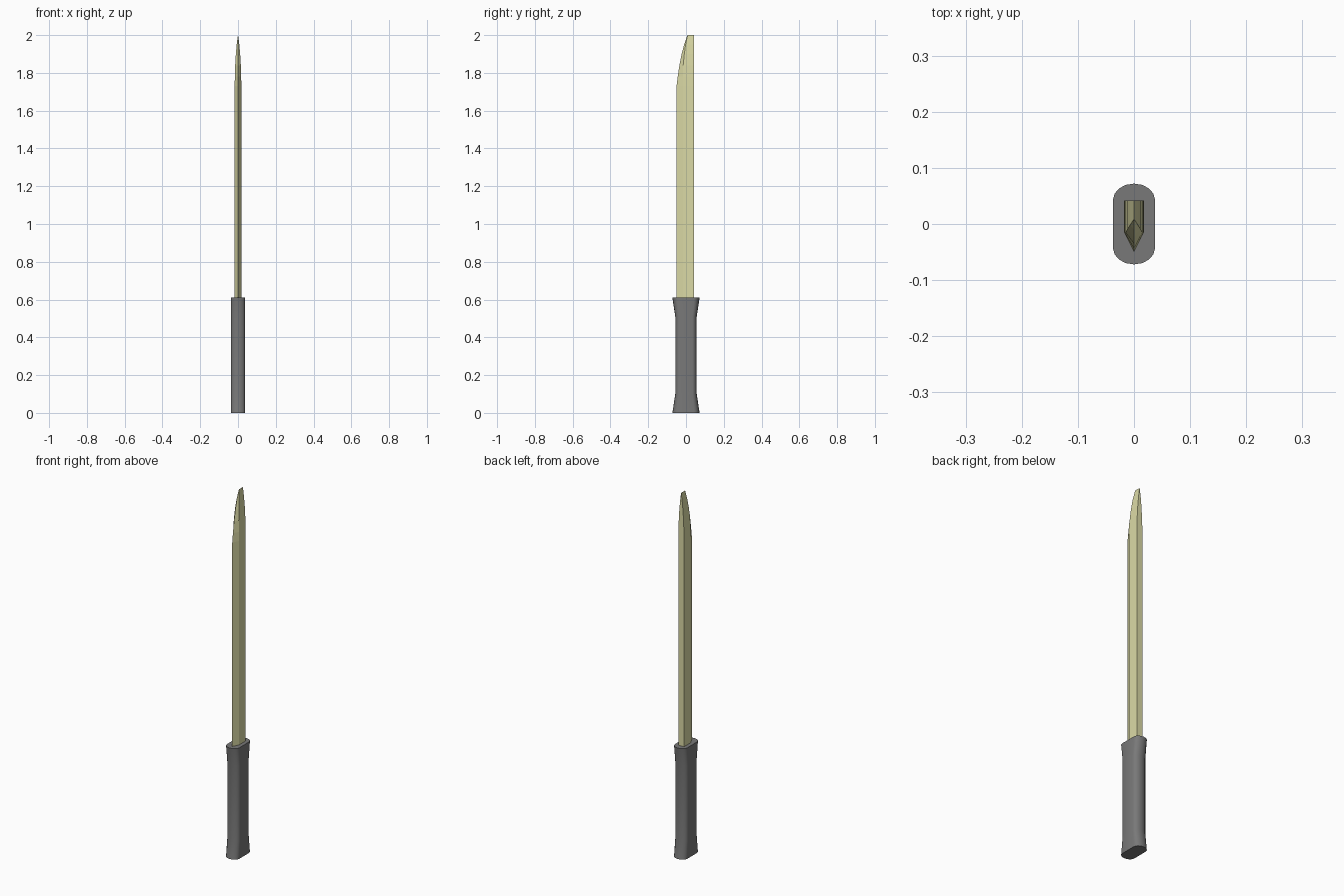
import bpy, bmesh, math

if "Cube" in bpy.data.objects:
    bpy.data.objects.remove(bpy.data.objects["Cube"])


def loft(name, sections, color):
    """Skin a stack of closed rings (equal point counts, bottom to top) and cap the ends."""
    bm = bmesh.new()
    rings = [[bm.verts.new(p) for p in ring] for ring in sections]
    for low, high in zip(rings, rings[1:]):
        n = len(low)
        for i in range(n):
            j = (i + 1) % n
            bm.faces.new((low[i], low[j], high[j], high[i]))
    bm.faces.new(rings[0][::-1])
    bm.faces.new(rings[-1])
    # merge the points that meet where a shape pinches shut
    bmesh.ops.remove_doubles(bm, verts=bm.verts, dist=1e-5)
    bmesh.ops.recalc_face_normals(bm, faces=bm.faces)
    mesh = bpy.data.meshes.new(name)
    bm.to_mesh(mesh)
    bm.free()
    obj = bpy.data.objects.new(name, mesh)
    bpy.context.collection.objects.link(obj)
    mat = bpy.data.materials.new(name + "_material")
    mat.diffuse_color = color
    mat.use_nodes = True
    mat.node_tree.nodes["Principled BSDF"].inputs["Base Color"].default_value = mat.diffuse_color
    mesh.materials.append(mat)
    return obj


# Handle: flat-sided oval, flared at both ends
def oval(z, scale, steps=8):
    ring = []
    for side in (0, math.pi):
        sign = 1 if side == 0 else -1
        for k in range(steps + 1):
            a = side + math.pi * k / steps
            ring.append((0.0375 * math.cos(a),
                         scale * (0.043 * sign + 0.029 * math.sin(a)), z))
    return ring


handle = loft("handle",
              [oval(z, s) for z, s in ((0, 1), (0.10, 0.79), (0.51, 0.79), (0.61, 1))],
              (0.19, 0.19, 0.19, 1))
bpy.context.view_layer.objects.active = handle
handle.select_set(True)
bpy.ops.object.shade_smooth_by_angle(angle=math.radians(30))
handle.select_set(False)

# Blade: flat spine, parallel flanks, bevelled cutting edge sweeping to a chisel tip
SPINE = 0.042


def blade_section(z, edge, shoulder, half):
    return [(half, SPINE, z), (-half, SPINE, z), (-half, shoulder, z),
            (0, edge, z), (half, shoulder, z)]


# height, cutting edge y, bevel shoulder y, half width
stations = [
    (0.60, -0.050, -0.015, 0.0175),
    (1.73, -0.050, -0.015, 0.0175),
    (1.78, -0.044, -0.015, 0.0170),
    (1.84, -0.035, -0.015, 0.0150),
    (1.90, -0.023, -0.009, 0.0115),
    (1.95, -0.010, -0.002, 0.0070),
]
rings = [blade_section(*s) for s in stations]

# sections narrow to a vertical ridge line at the very top
rings.append(blade_section(2.00, 0.008, 0.0085, 0.0004))
loft("blade", rings, (0.71, 0.70, 0.38, 1))
